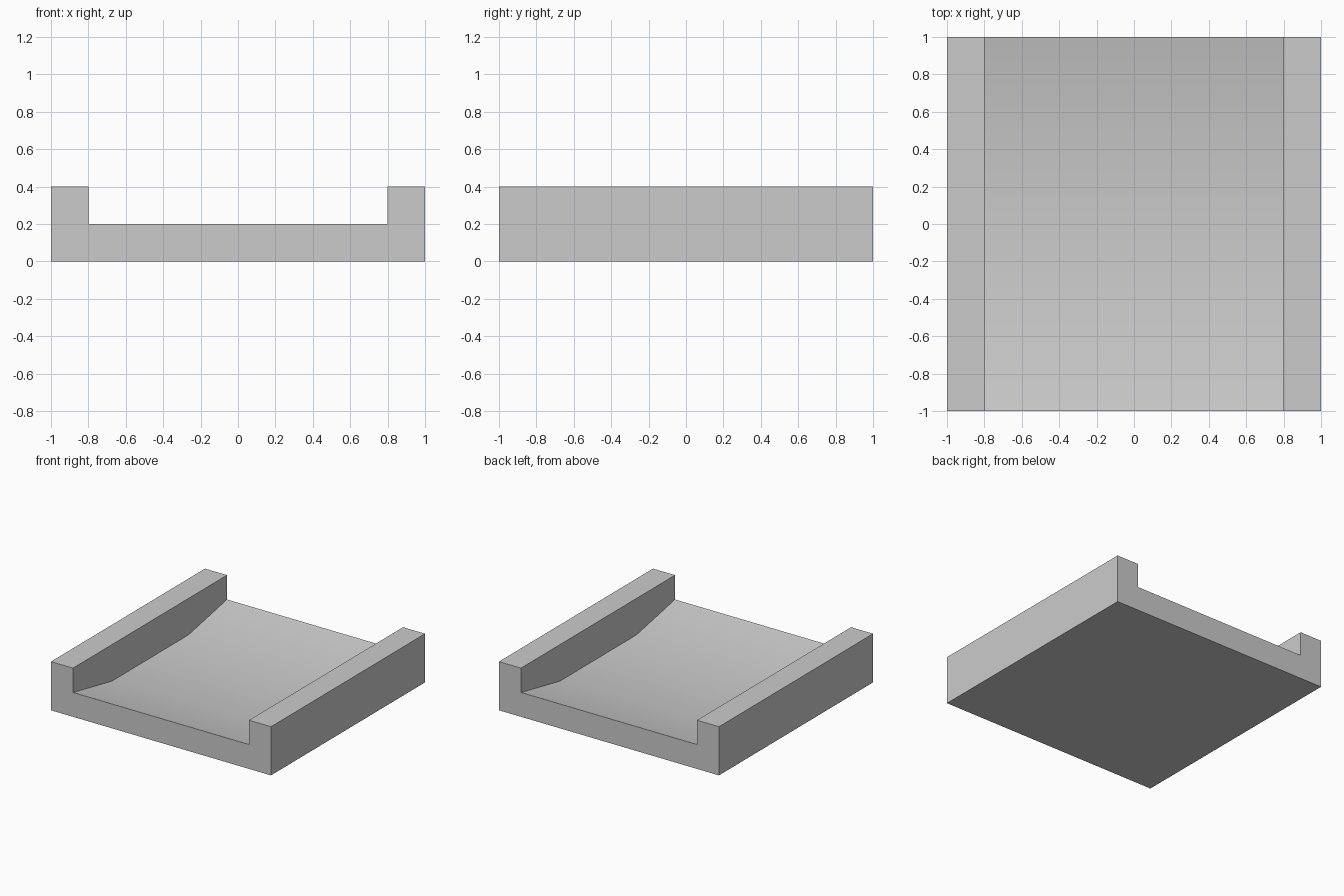
import bpy
import bmesh

if "Cube" in bpy.data.objects:
    bpy.data.objects.remove(bpy.data.objects["Cube"])

HALF, INNER, RAIL_TOP = 1.0, 0.8, 0.4
# Side profile of the dished floor: (y, floor height)
FLOOR = [(-1.0, 0.2), (-0.5, 0.1), (0.5, 0.1), (1.0, 0.2)]


def section(bm, y, floor_z):
    """U-shaped cross-section: right half, then its mirror image."""
    right = [(HALF, 0), (HALF, RAIL_TOP), (INNER, RAIL_TOP), (INNER, floor_z)]
    outline = right + [(-x, z) for x, z in reversed(right)]
    return [bm.verts.new((x, y, z)) for x, z in outline]


# Channel tray: loft the cross-sections along y and cap both ends
bm = bmesh.new()
rings = [section(bm, y, z) for y, z in FLOOR]
for a, b in zip(rings, rings[1:]):
    for i in range(len(a)):
        j = (i + 1) % len(a)
        bm.faces.new((a[i], a[j], b[j], b[i]))
bm.faces.new(rings[0])
bm.faces.new(rings[-1])
bmesh.ops.recalc_face_normals(bm, faces=bm.faces)

mesh = bpy.data.meshes.new("channel_tray")
bm.to_mesh(mesh)
bm.free()
tray = bpy.data.objects.new("channel_tray", mesh)
bpy.context.collection.objects.link(tray)

# Smooth the gently dished floor, keep the corners sharp
bpy.context.view_layer.objects.active = tray
tray.select_set(True)
bpy.ops.object.shade_smooth_by_angle()
